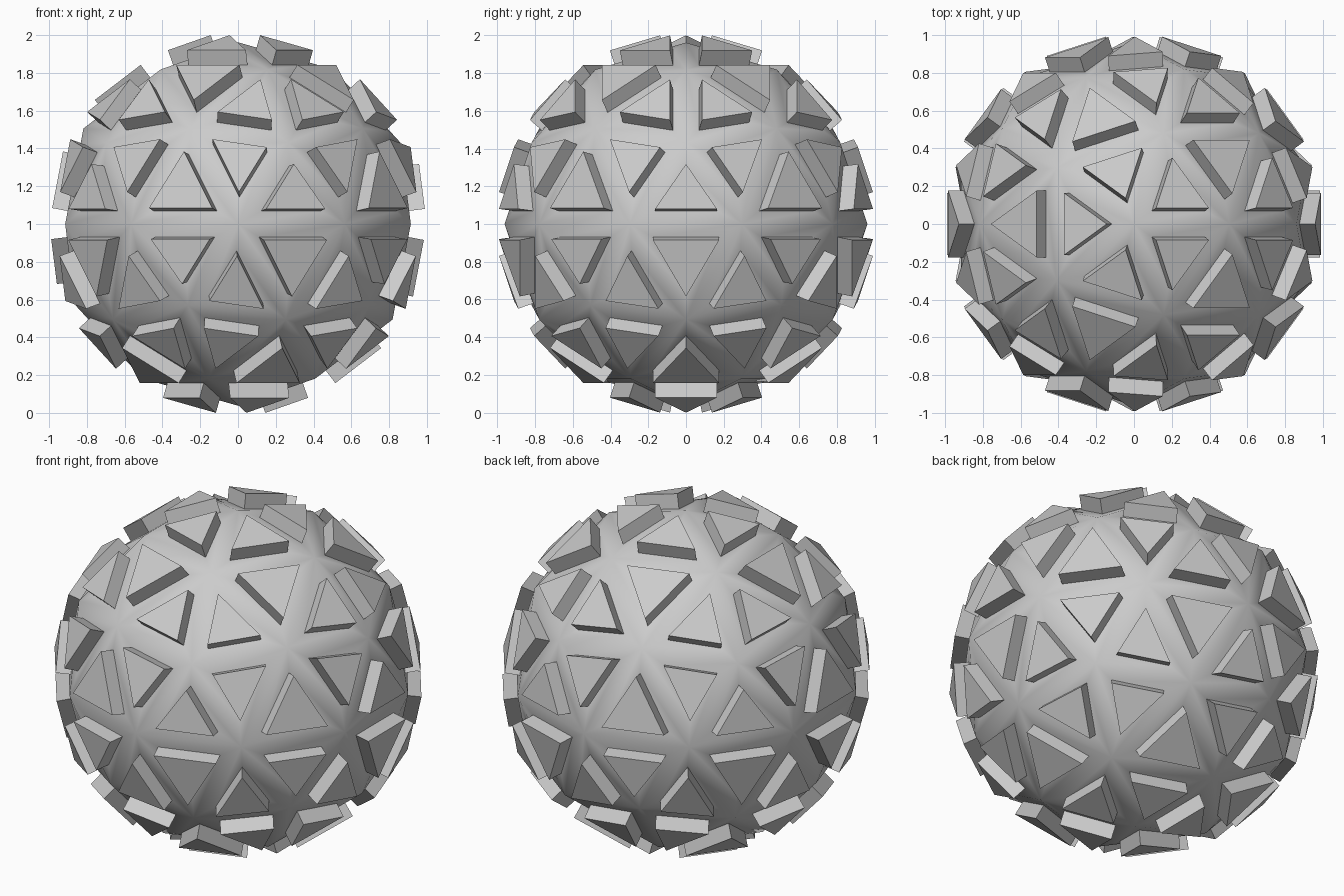
import bpy, bmesh, math

if "Cube" in bpy.data.objects:
    bpy.data.objects.remove(bpy.data.objects["Cube"])

RADIUS = 0.962       # body radius
MARGIN = 0.07        # gap between facet edge and raised plate
HEIGHT = 0.0835      # plate height

# Faceted ball: 80 triangles, standing on its lowest plates
bm = bmesh.new()
bmesh.ops.create_icosphere(bm, subdivisions=2, radius=RADIUS)
bmesh.ops.translate(bm, verts=bm.verts, vec=(0, 0, 1))

# Raised triangular plate on every facet: inset, then push straight out
plates = list(bm.faces)
bmesh.ops.inset_individual(bm, faces=plates, thickness=MARGIN, use_even_offset=True)
bm.normal_update()
bmesh.ops.inset_individual(bm, faces=plates, thickness=0.0, depth=HEIGHT)
bm.normal_update()

mesh = bpy.data.meshes.new("studded_ball")
bm.to_mesh(mesh)
bm.free()
ball = bpy.data.objects.new("studded_ball", mesh)
bpy.context.collection.objects.link(ball)

# Smooth body, crisp plate edges
bpy.context.view_layer.objects.active = ball
ball.select_set(True)
bpy.ops.object.shade_smooth_by_angle(angle=math.radians(30))
